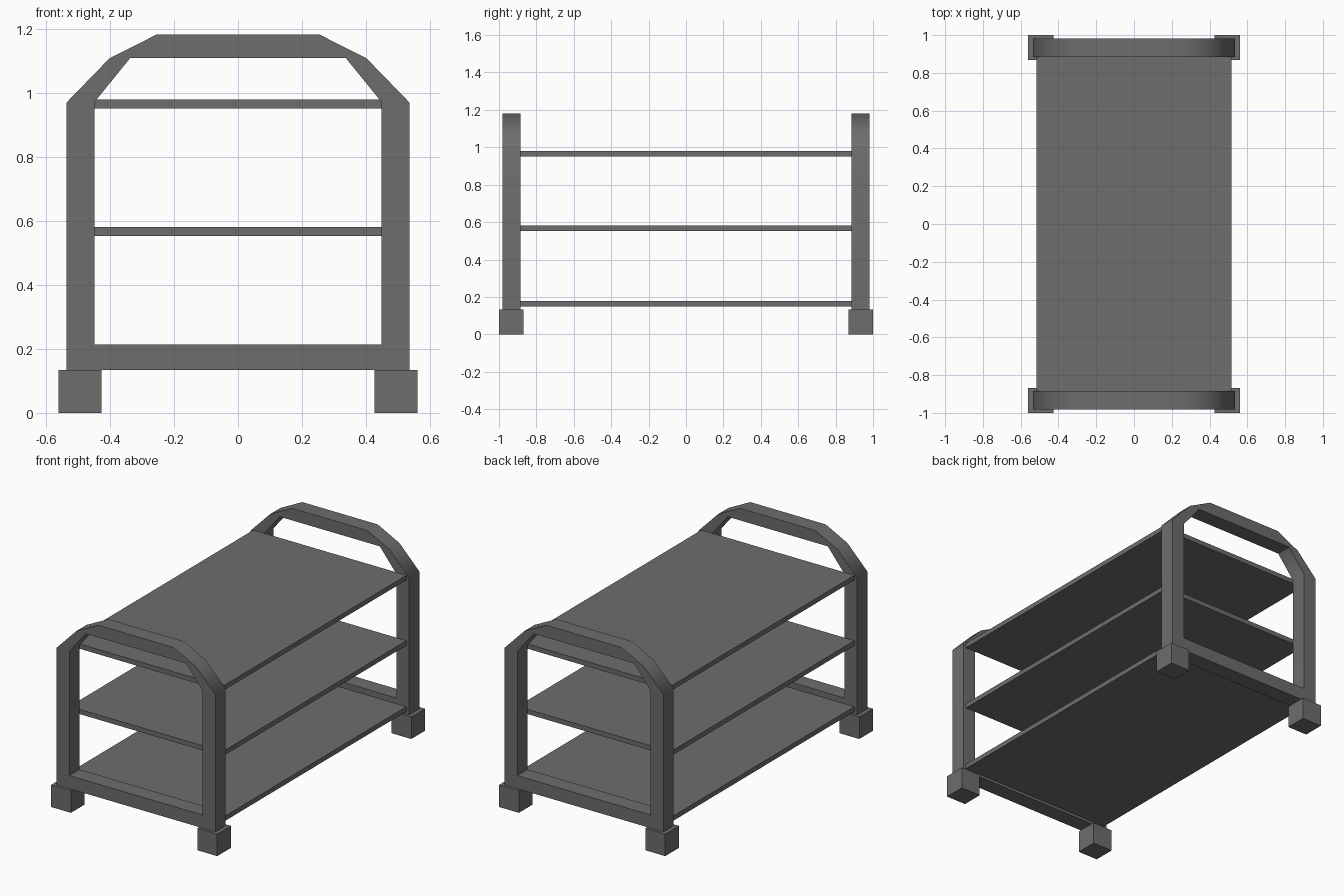
import bpy, bmesh, math

if "Cube" in bpy.data.objects:
    bpy.data.objects.remove(bpy.data.objects["Cube"])

dark_grey = bpy.data.materials.new("dark_grey")
dark_grey.diffuse_color = (0.153, 0.153, 0.153, 1)
dark_grey.use_nodes = True
dark_grey.node_tree.nodes["Principled BSDF"].inputs["Base Color"].default_value = dark_grey.diffuse_color


def finish(name, bm):
    bmesh.ops.recalc_face_normals(bm, faces=bm.faces)
    mesh = bpy.data.meshes.new(name)
    bm.to_mesh(mesh)
    bm.free()
    mesh.materials.append(dark_grey)
    obj = bpy.data.objects.new(name, mesh)
    bpy.context.collection.objects.link(obj)
    return obj


def box(name, lo, hi):
    bm = bmesh.new()
    bmesh.ops.create_cube(bm, size=1)
    for v in bm.verts:
        v.co = [(a + b) / 2 + c * (b - a) for a, b, c in zip(lo, hi, v.co)]
    return finish(name, bm)


def mirrored(half):
    return half + [(-x, z) for x, z in reversed(half)]


def end_frame(name, y0, y1):
    # Closed hoop: matching outer and inner outlines, four faces per segment
    outer = mirrored([(0.535, 0.134), (0.535, 0.97), (0.402, 1.107), (0.254, 1.182)])
    inner = mirrored([(0.449, 0.214), (0.449, 0.97), (0.337, 1.108), (0.254, 1.108)])
    bm = bmesh.new()
    rings = [[bm.verts.new((x, y, z)) for x, z in outline]
             for outline, y in ((outer, y0), (outer, y1), (inner, y1), (inner, y0))]
    n = len(outer)
    for r in range(4):
        a, b = rings[r], rings[(r + 1) % 4]
        for i in range(n):
            j = (i + 1) % n
            bm.faces.new((a[i], a[j], b[j], b[i]))
    obj = finish(name, bm)
    # Bent top reads as a smooth curve, straight runs stay flat
    bpy.ops.object.select_all(action='DESELECT')
    obj.select_set(True)
    bpy.context.view_layer.objects.active = obj
    bpy.ops.object.shade_smooth_by_angle(angle=math.radians(50))
    obj.modifiers.new("flat_runs", 'WEIGHTED_NORMAL').keep_sharp = True


# End frames
end_frame("front_frame", -0.982, -0.884)
end_frame("back_frame", 0.884, 0.982)

# Shelves
for label, z in (("lower", 0.15), ("middle", 0.552), ("upper", 0.95)):
    box(label + "_shelf", (-0.516, -0.885, z), (0.516, 0.885, z + 0.029))

# Block feet
for side, x in (("left", -0.493), ("right", 0.493)):
    for end, y in (("front", -0.934), ("back", 0.934)):
        box(f"{end}_{side}_foot", (x - 0.067, y - 0.066, 0), (x + 0.067, y + 0.066, 0.134))
